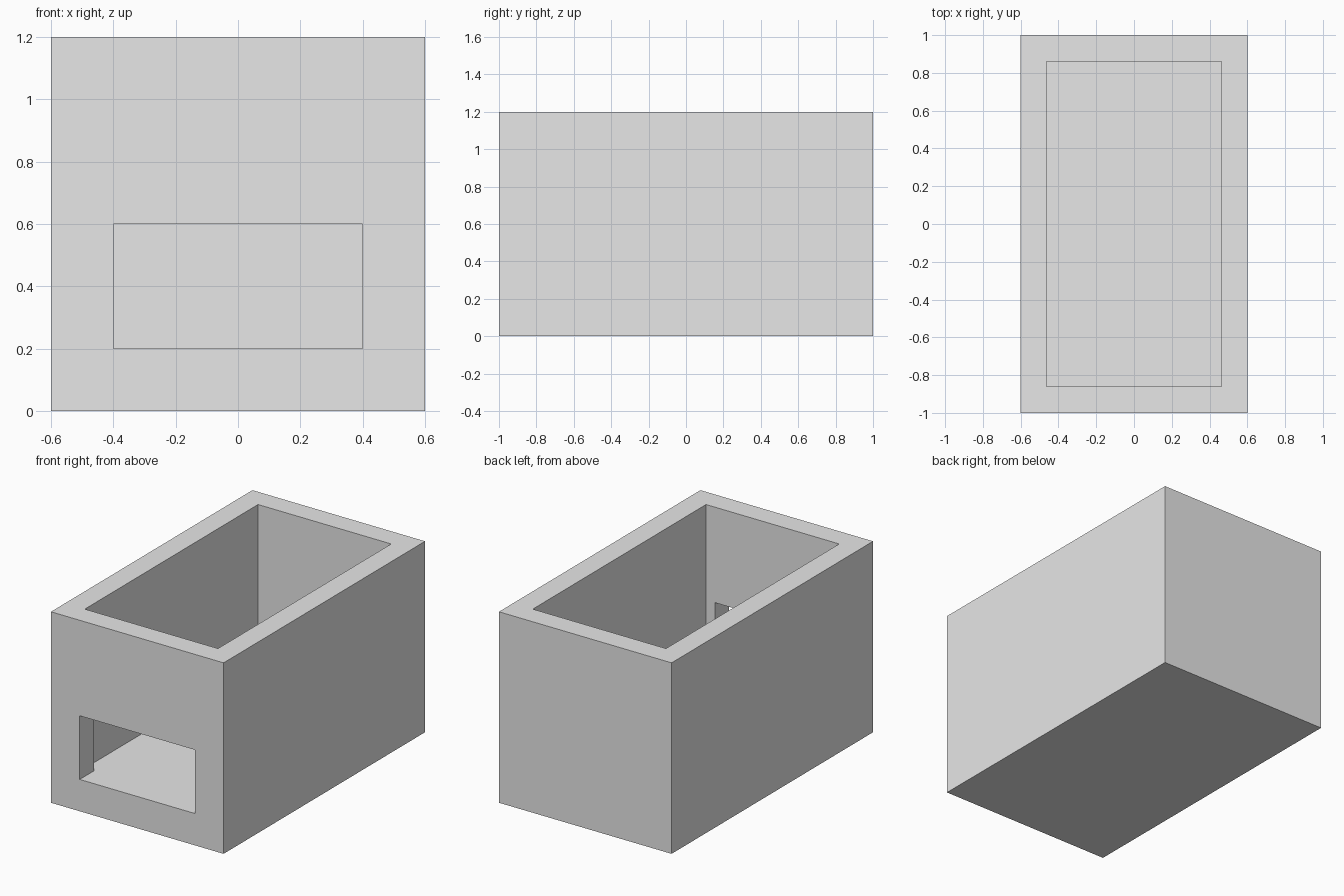
import bpy
import bmesh
from mathutils import Vector

cube = bpy.data.objects.get("Cube")
if cube:
    bpy.data.objects.remove(cube, do_unlink=True)

# One plain grey for the whole box
grey = bpy.data.materials.new("plain grey")
grey.use_nodes = True
colour = (0.8, 0.8, 0.8, 1)
grey.diffuse_color = colour
grey.node_tree.nodes["Principled BSDF"].inputs["Base Color"].default_value = colour


def block(name, low, high):
    """Axis-aligned block between two corners."""
    bm = bmesh.new()
    bmesh.ops.create_cube(bm, size=1)
    for v in bm.verts:
        v.co = Vector([h if c > 0 else l for c, l, h in zip(v.co, low, high)])
    mesh = bpy.data.meshes.new(name)
    bm.to_mesh(mesh)
    bm.free()
    mesh.materials.append(grey)
    obj = bpy.data.objects.new(name, mesh)
    bpy.context.collection.objects.link(obj)
    return obj


FLOOR = 0.2

# Solid outer body
box = block("open_box", (-0.6, -1, 0), (0.6, 1, 1.2))

# Open cavity from above, and the window through the front wall
cavity = block("cavity_cutter", (-0.463, -0.86, FLOOR), (0.463, 0.86, 1.4))
opening = block("front_opening_cutter", (-0.4, -1.2, FLOOR), (0.4, -0.5, 0.6))

bpy.context.view_layer.objects.active = box
for cutter in (cavity, opening):
    cutter.hide_render = True
    cut = box.modifiers.new(cutter.name, "BOOLEAN")
    cut.operation = "DIFFERENCE"
    cut.solver = "EXACT"
    cut.object = cutter
    bpy.ops.object.modifier_apply(modifier=cut.name)
    bpy.data.objects.remove(cutter, do_unlink=True)
